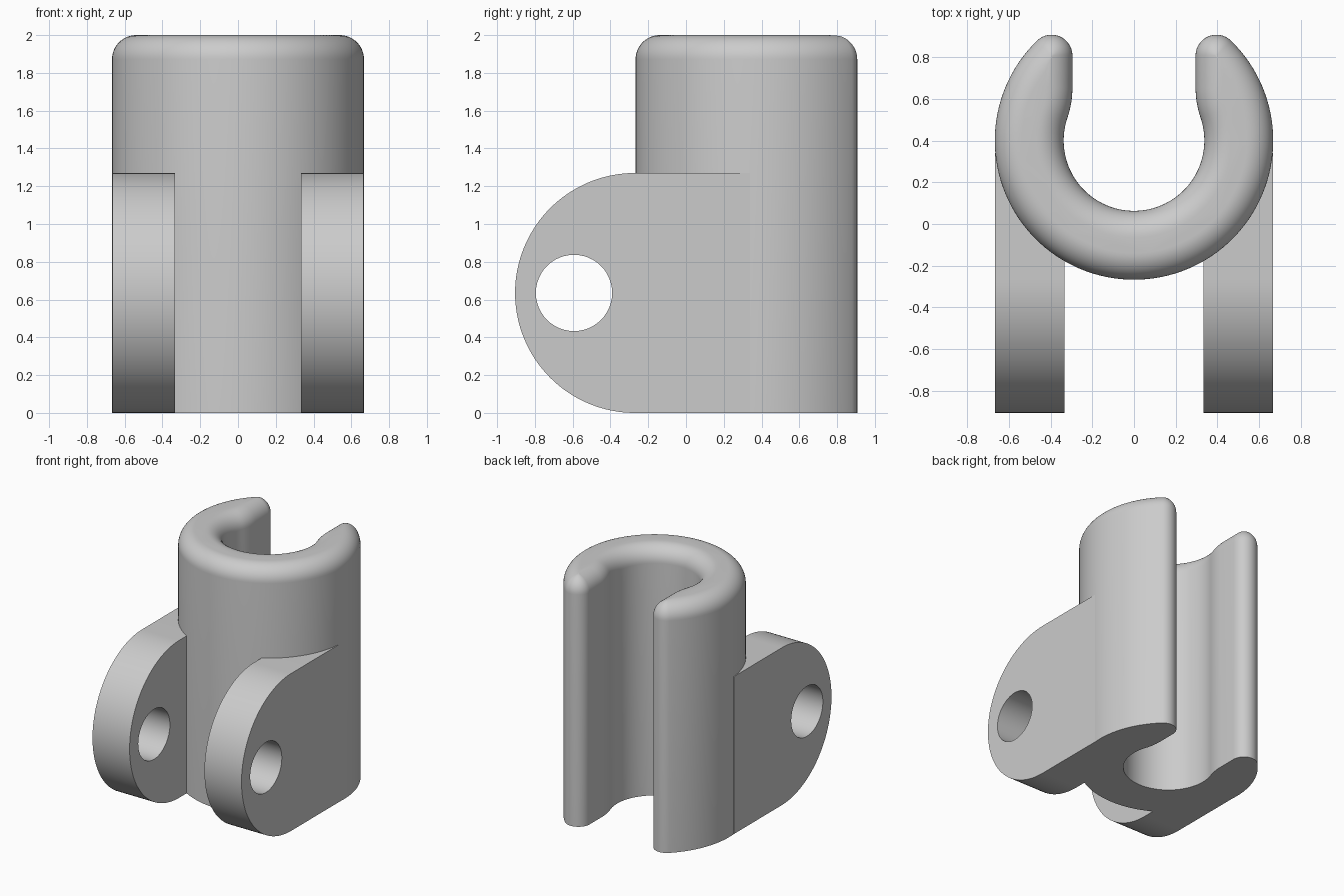
import bpy
import bmesh
from math import pi, sin, cos, acos, asin, sqrt

cube = bpy.data.objects.get("Cube")
if cube:
    bpy.data.objects.remove(cube)

grey = bpy.data.materials.new("light grey")
grey.use_nodes = True
colour = (0.6, 0.6, 0.6, 1)
grey.diffuse_color = colour
grey.node_tree.nodes["Principled BSDF"].inputs["Base Color"].default_value = colour

# Clip section: ring centre, radii, jaw lip and rounded top edge
CY, OUTER, BORE = 0.4, 0.667, 0.337
LIP_X, TIP, BUMP = 0.295, 0.1, 0.45
TOP, ROUND = 2.0, 0.128
LUG_R, LUG_Y, HOLE_Y, HOLE_R = 0.635, -0.27, -0.593, 0.202


def arc(cx, cy, r, a, b, n):
    return [(cx + r * cos(a + (b - a) * i / n), cy + r * sin(a + (b - a) * i / n))
            for i in range(n + 1)]


def clip_outline(d):
    """Closed C-shaped outline, inset by d into the wall."""
    bump_x = LIP_X + BUMP
    lean = acos(bump_x / (BORE + BUMP))
    bump_y = CY + (BORE + BUMP) * sin(lean)
    reach = max(d, TIP)
    tip_x = LIP_X + reach
    tip_y = CY + sqrt((OUTER - reach) ** 2 - tip_x ** 2)
    end = acos(tip_x / (OUTER - reach))
    half = arc(0, CY, BORE + d, -pi / 2, lean, 32)
    half += arc(bump_x, bump_y, BUMP - d, pi + lean, pi, 8)
    half += arc(tip_x, tip_y, max(TIP - d, 0), pi, end, 20)
    half += arc(0, CY, OUTER - d, end, -pi / 2, 48)
    return half + [(-x, y) for x, y in reversed(half)]


def finish(bm, name):
    bmesh.ops.remove_doubles(bm, verts=bm.verts, dist=0.0002)
    bmesh.ops.recalc_face_normals(bm, faces=bm.faces)
    mesh = bpy.data.meshes.new(name)
    bm.to_mesh(mesh)
    bm.free()
    mesh.materials.append(grey)
    ob = bpy.data.objects.new(name, mesh)
    bpy.context.collection.objects.link(ob)
    bpy.ops.object.select_all(action="DESELECT")
    ob.select_set(True)
    bpy.context.view_layer.objects.active = ob
    bpy.ops.object.shade_smooth_by_angle(angle=0.6)
    return ob


# Clip body: straight wall, then inset layers forming the rounded top
layers = [(0, 0)]
for i in range(13):
    t = pi / 2 * i / 12
    layers.append((ROUND * (1 - cos(t)), TOP - ROUND * (1 - sin(t))))
bm = bmesh.new()
rings = [[bm.verts.new((x, y, z)) for x, y in clip_outline(d)] for d, z in layers]
count = len(rings[0])
for low, high in zip(rings, rings[1:]):
    for i in range(count):
        j = (i + 1) % count
        bm.faces.new((low[i], low[j], high[j], high[i]))
# Caps as strips across the wall, inner edge to outer edge
bm.faces.new(rings[0])
bm.faces.new(rings[-1])
finish(bm, "clip_body")

# Hinge lug: rounded plate with a pin hole, mirrored to the other side
bm = bmesh.new()
plate = arc(LUG_Y, LUG_R, LUG_R, pi / 2, 3 * pi / 2, 64)
plate += [(0.34, 0), (0.34, 2 * LUG_R)]
hole = arc(HOLE_Y, LUG_R, HOLE_R, 0, 2 * pi, 48)[:-1]
edges = []
for loop in (plate, hole):
    vs = [bm.verts.new((0.334, y, z)) for y, z in loop]
    edges += [bm.edges.new((v, vs[i - 1])) for i, v in enumerate(vs)]
bmesh.ops.triangle_fill(bm, edges=edges, use_beauty=True)
result = bmesh.ops.extrude_face_region(bm, geom=bm.faces[:], use_keep_orig=True)
moved = [g for g in result["geom"] if isinstance(g, bmesh.types.BMVert)]
bmesh.ops.translate(bm, verts=moved, vec=(0.331, 0, 0))
lug = finish(bm, "hinge_lugs")
mirror = lug.modifiers.new("mirror", "MIRROR")
mirror.use_mirror_merge = False
